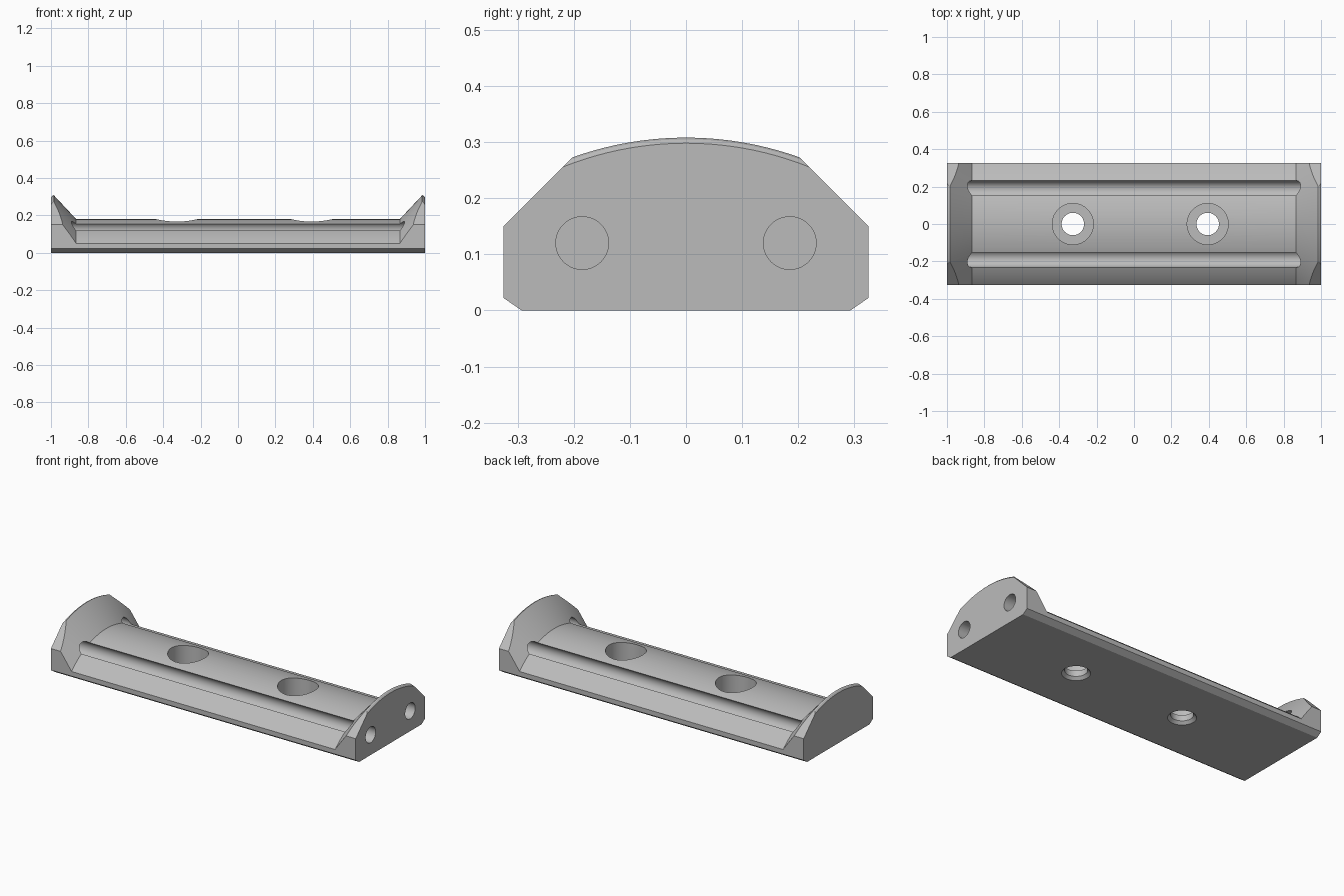
import bpy
import bmesh
from math import cos, sin, pi, radians

old = bpy.data.objects.get("Cube")
if old:
    bpy.data.objects.remove(old, do_unlink=True)

AXIS_Z = -0.291      # axis of the curved top surfaces

grey = bpy.data.materials.new("plain grey")
grey.use_nodes = True
grey.diffuse_color = (0.5, 0.5, 0.5, 1)
grey.node_tree.nodes["Principled BSDF"].inputs["Base Color"].default_value = (0.5, 0.5, 0.5, 1)


def lathe(name, profile, place, sides):
    """Closed solid from (position along axis, radius) pairs."""
    bm = bmesh.new()
    rings = [[bm.verts.new(place(t, r * cos(2 * pi * i / sides), r * sin(2 * pi * i / sides)))
              for i in range(sides)] for t, r in profile]
    for a, b in zip(rings, rings[1:]):
        for i in range(sides):
            j = (i + 1) % sides
            bm.faces.new((a[i], a[j], b[j], b[i]))
    bm.faces.new(rings[0])
    bm.faces.new(rings[-1])
    return finish(name, bm)


def prism(name, outline, half_length):
    """Outline in y and z, extruded along x."""
    bm = bmesh.new()
    face = bm.faces.new([bm.verts.new((-half_length, y, z)) for y, z in outline])
    new = bmesh.ops.extrude_face_region(bm, geom=[face])["geom"]
    bmesh.ops.translate(bm, vec=(2 * half_length, 0, 0),
                        verts=[v for v in new if isinstance(v, bmesh.types.BMVert)])
    return finish(name, bm)


def finish(name, bm):
    bmesh.ops.recalc_face_normals(bm, faces=bm.faces)
    mesh = bpy.data.meshes.new(name)
    bm.to_mesh(mesh)
    bm.free()
    mesh.materials.append(grey)
    obj = bpy.data.objects.new(name, mesh)
    bpy.context.collection.objects.link(obj)
    return obj


def cut(obj, cutter, operation="DIFFERENCE"):
    mod = obj.modifiers.new(cutter.name, "BOOLEAN")
    mod.operation = operation
    mod.solver = "EXACT"
    mod.object = cutter
    bpy.context.view_layer.objects.active = obj
    bpy.ops.object.modifier_apply(modifier=mod.name)
    bpy.data.objects.remove(cutter, do_unlink=True)


# Block: curved bed with conical end walls
half = [(0.865, 0.471), (0.985, 0.599), (0.993, 0.596), (1.0, 0.589)]
profile = [(-x, r) for x, r in reversed(half)] + half
block = lathe("mounting_block", profile, lambda t, a, b: (t, a, AXIS_Z + b), 180)

# Trim to the chamfered cross-section
side = [(0.293, 0), (0.325, 0.022), (0.325, 0.15), (0.075, 0.4)]
outline = side + [(-y, z) for y, z in reversed(side)]
cut(block, prism("outline_trim", outline, 1.1), "INTERSECT")

# Long rod bores, open at one end and breaking through the bed as grooves
for y in (-0.185, 0.185):
    cut(block, lathe("rod_bore", [(-0.95, 0.047), (1.1, 0.047)],
                     lambda t, a, b: (t, y + a, 0.12 + b), 48))

# Screw holes: bottom chamfer, shank and counterbore
screw = [(-0.016, 0.092), (0.016, 0.06), (0.05, 0.06), (0.05, 0.11), (0.3, 0.11)]
for x in (-0.327, 0.394):
    cut(block, lathe("screw_hole", screw, lambda t, a, b: (x + a, b, t), 64))

bpy.ops.object.select_all(action="DESELECT")
block.select_set(True)
bpy.context.view_layer.objects.active = block
bpy.ops.object.shade_smooth_by_angle(angle=radians(20))
